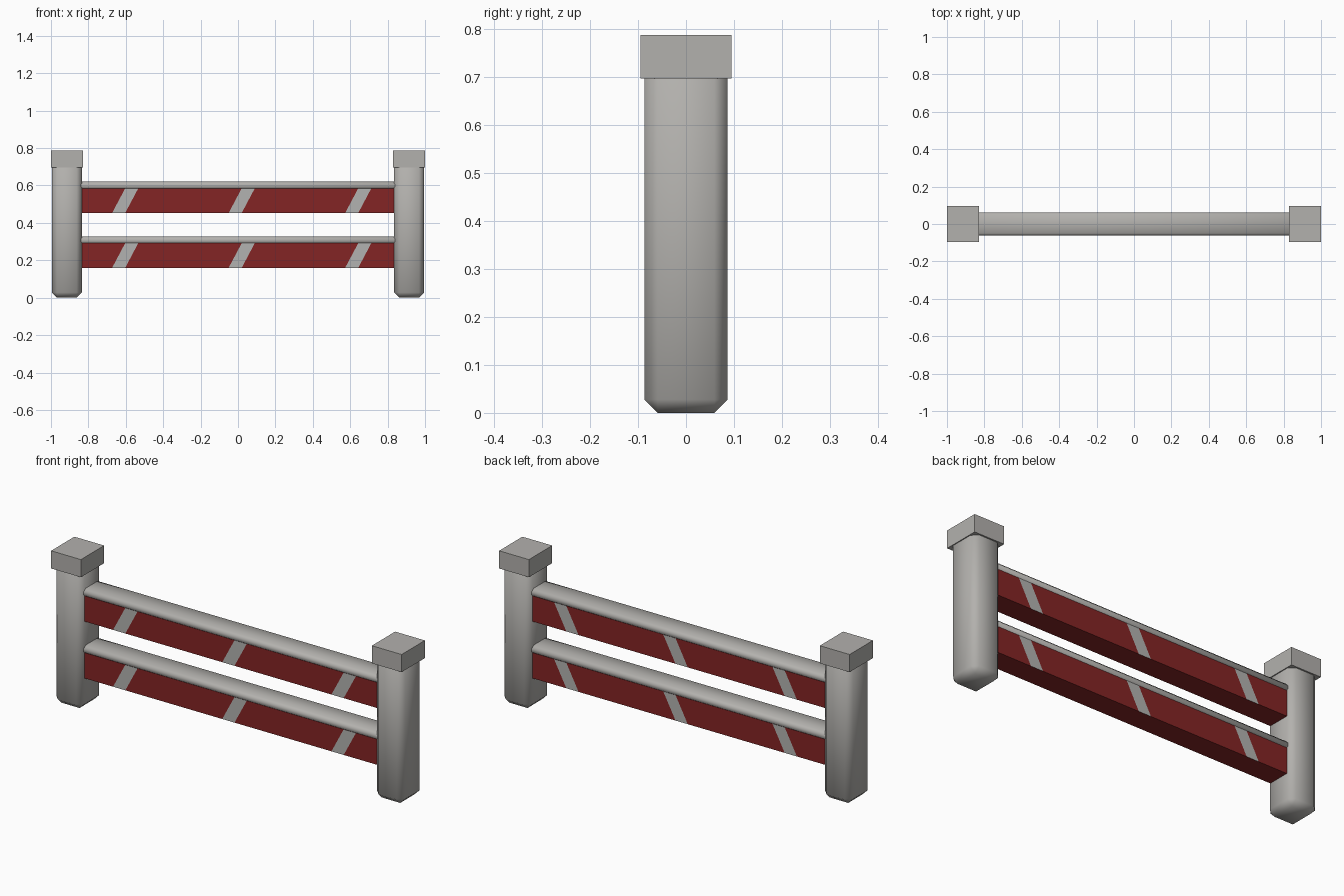
import bpy
import bmesh
from mathutils import Vector

cube = bpy.data.objects.get("Cube")
if cube:
    bpy.data.objects.remove(cube, do_unlink=True)


def material(name, r, g, b):
    mat = bpy.data.materials.new(name)
    mat.use_nodes = True
    mat.diffuse_color = (r, g, b, 1)
    mat.node_tree.nodes["Principled BSDF"].inputs["Base Color"].default_value = (r, g, b, 1)
    return mat


GREY = material("warm_grey", 0.45, 0.44, 0.42)
RED = material("dark_red", 0.23, 0.018, 0.018)
STRIPE = material("stripe_grey", 0.45, 0.45, 0.44)


def box(name, x, half_x, half_y, z0, z1, mat, bevel=0):
    """Box between two heights, optionally with smooth-shaded chamfers."""
    bpy.ops.mesh.primitive_cube_add(size=2, location=(x, 0, (z0 + z1) / 2))
    obj = bpy.context.object
    obj.name = name
    obj.scale = (half_x, half_y, (z1 - z0) / 2)
    bpy.ops.object.transform_apply(location=True, scale=True, rotation=False)
    obj.data.materials.append(mat)
    if bevel:
        mod = obj.modifiers.new("chamfer", "BEVEL")
        mod.width = bevel
        mod.segments = 1
        bpy.ops.object.shade_smooth()
    return obj


def paint_stripes(obj, z0, z1):
    """Cut slanted bands into the board and colour its front and back."""
    obj.data.materials.append(STRIPE)
    centres = [0.02 + k * 0.623 for k in (-1, 0, 1)]
    width = 0.07
    z_mid = (z0 + z1) / 2
    normal = Vector((z1 - z0, 0, -width)).normalized()
    bm = bmesh.new()
    bm.from_mesh(obj.data)
    for c in centres:
        for side in (-0.5, 0.5):
            bmesh.ops.bisect_plane(
                bm, geom=bm.verts[:] + bm.edges[:] + bm.faces[:],
                plane_co=(c + side * width, 0, z_mid), plane_no=normal)
    bm.normal_update()
    for f in bm.faces:
        x = f.calc_center_median().x
        if abs(f.normal.y) > 0.5 and any(abs(x - c) < width / 2 for c in centres):
            f.material_index = 1
    bm.to_mesh(obj.data)
    bm.free()


# Chamfered posts with square caps
for side, sign in (("left", 1), ("right", -1)):
    x = sign * 0.915
    box(side + "_post", x, 0.08, 0.087, 0, 0.75, GREY, 0.028)
    box(side + "_post_cap", x, 0.085, 0.095, 0.697, 0.788, GREY)

# Striped boards, each topped with a rounded rail
for level, z in (("lower", 0.16), ("upper", 0.453)):
    board = box(level + "_board", 0, 0.86, 0.057, z, z + 0.132, RED)
    paint_stripes(board, z, z + 0.132)
    box(level + "_rail", 0, 0.86, 0.0625, z + 0.125, z + 0.168, GREY, 0.013)
